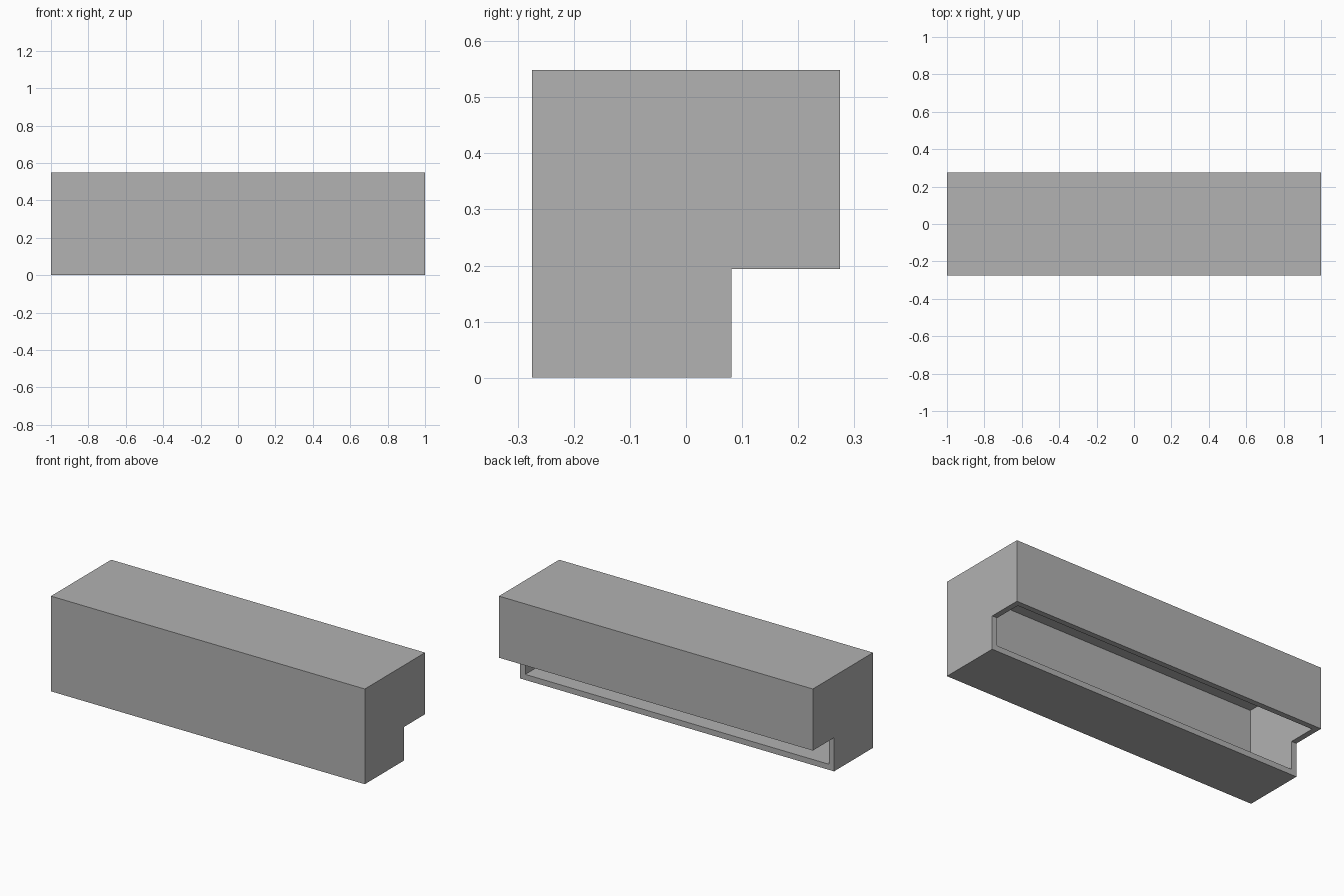
import bpy
import bmesh

cube = bpy.data.objects.get("Cube")
if cube:
    bpy.data.objects.remove(cube, do_unlink=True)

UNIT = 2 / 62                # wall thickness; the housing is 62 walls long
HALF_LENGTH = 31 * UNIT
HALF_DEPTH = 8.5 * UNIT
HEIGHT = 17 * UNIT
NOTCH = 6 * UNIT             # notch along the lower back edge

grey = bpy.data.materials.new("plain grey")
grey.use_nodes = True
colour = (0.445, 0.445, 0.445, 1)
grey.diffuse_color = colour
grey.node_tree.nodes["Principled BSDF"].inputs["Base Color"].default_value = colour


def prism(name, profile, half_length):
    """Extrude a (y, z) profile along x, centred on x = 0."""
    bm = bmesh.new()
    face = bm.faces.new([bm.verts.new((-half_length, y, z)) for y, z in profile])
    extruded = bmesh.ops.extrude_face_region(bm, geom=[face])["geom"]
    verts = [v for v in extruded if isinstance(v, bmesh.types.BMVert)]
    bmesh.ops.translate(bm, verts=verts, vec=(2 * half_length, 0, 0))
    bmesh.ops.recalc_face_normals(bm, faces=bm.faces)
    mesh = bpy.data.meshes.new(name)
    bm.to_mesh(mesh)
    bm.free()
    mesh.materials.append(grey)
    obj = bpy.data.objects.new(name, mesh)
    bpy.context.collection.objects.link(obj)
    return obj


# L-shaped outer block
step = HALF_DEPTH - NOTCH
housing = prism("housing", [
    (-HALF_DEPTH, 0), (step, 0), (step, NOTCH),
    (HALF_DEPTH, NOTCH), (HALF_DEPTH, HEIGHT), (-HALF_DEPTH, HEIGHT),
], HALF_LENGTH)

# Hollow that breaks out through both faces of the notch
inner = HALF_DEPTH - UNIT
cavity = prism("cavity_cutter", [
    (-inner, UNIT), (inner, UNIT), (inner, HEIGHT - UNIT), (-inner, HEIGHT - UNIT),
], HALF_LENGTH - UNIT)
cavity.hide_render = True

cut = housing.modifiers.new("hollow", "BOOLEAN")
cut.operation = "DIFFERENCE"
cut.solver = "EXACT"
cut.object = cavity

# Bake the cut, then drop the cutter
bpy.context.view_layer.objects.active = housing
bpy.ops.object.modifier_apply(modifier=cut.name)
bpy.data.objects.remove(cavity, do_unlink=True)
